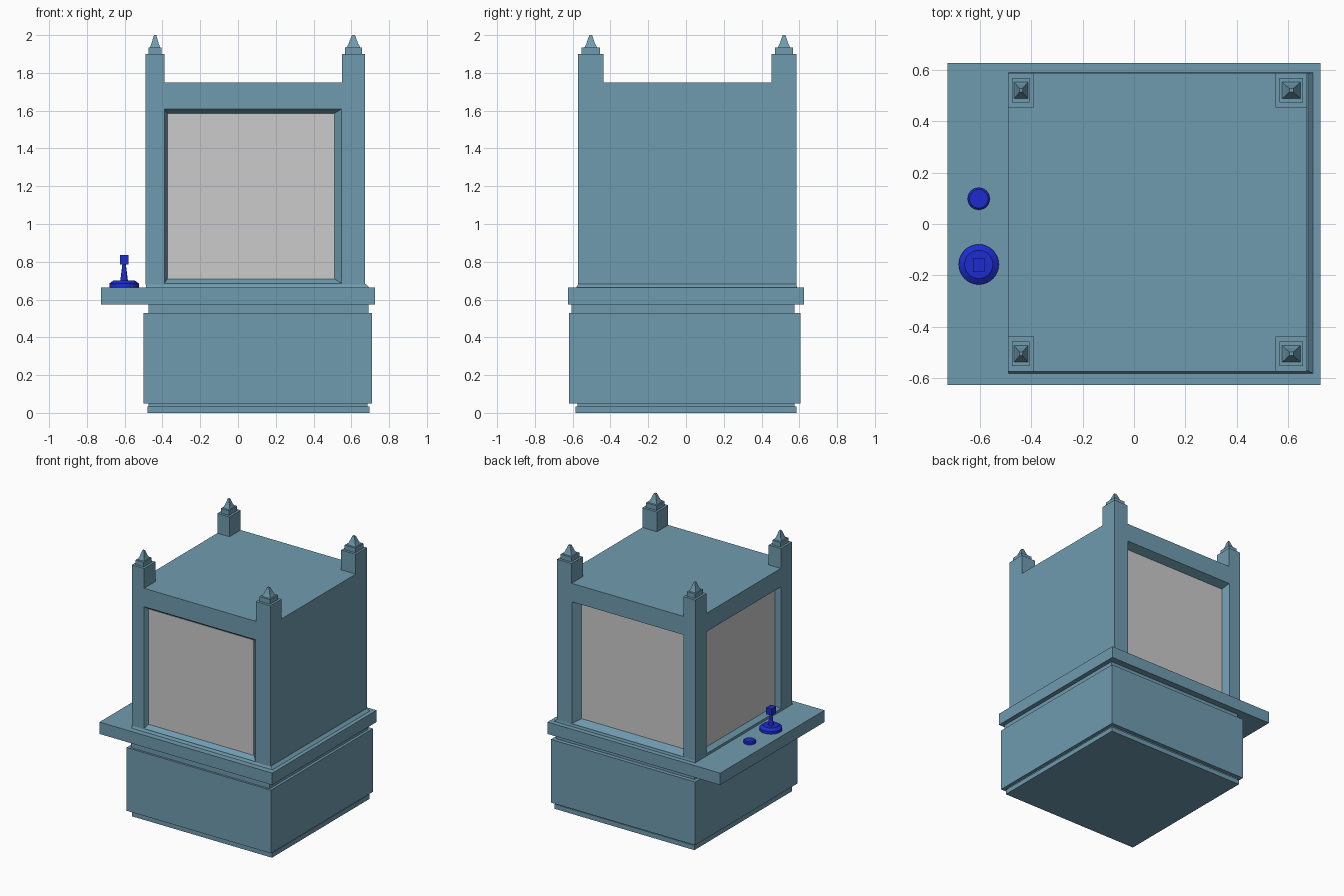
import bpy, bmesh, math

if "Cube" in bpy.data.objects:
    bpy.data.objects.remove(bpy.data.objects["Cube"])


def material(name, rgb):
    m = bpy.data.materials.new(name)
    m.diffuse_color = (*rgb, 1)
    m.use_nodes = True
    m.node_tree.nodes["Principled BSDF"].inputs["Base Color"].default_value = m.diffuse_color
    return m


BLUE = material("painted_blue", (0.16, 0.33, 0.43))
CONTROL = material("control_blue", (0.012, 0.025, 0.62))


def finish(name, bm, mat):
    bmesh.ops.recalc_face_normals(bm, faces=bm.faces)
    me = bpy.data.meshes.new(name)
    bm.to_mesh(me)
    bm.free()
    ob = bpy.data.objects.new(name, me)
    bpy.context.collection.objects.link(ob)
    if mat:
        me.materials.append(mat)
    return ob


def loft(name, rings, mat=BLUE, axis="z"):
    """Skin rectangles (level, a0, a1, b0, b1) stacked along an axis."""
    place = {"x": lambda l, a, b: (l, a, b),
             "y": lambda l, a, b: (a, l, b),
             "z": lambda l, a, b: (a, b, l)}[axis]
    bm = bmesh.new()
    loops = [[bm.verts.new(place(l, a, b))
              for a, b in ((a0, b0), (a1, b0), (a1, b1), (a0, b1))]
             for l, a0, a1, b0, b1 in rings]
    for p, q in zip(loops, loops[1:]):
        for i in range(4):
            j = (i + 1) % 4
            bm.faces.new((p[i], p[j], q[j], q[i]))
    bm.faces.new(loops[0])
    bm.faces.new(loops[-1])
    return finish(name, bm, mat)


def box(name, x0, x1, y0, y1, z0, z1, mat=BLUE):
    return loft(name, [(z0, x0, x1, y0, y1), (z1, x0, x1, y0, y1)], mat)


def lathe(name, x, y, profile, sides=32):
    """Spin (radius, z) points into a closed round part."""
    bm = bmesh.new()
    loops = [[bm.verts.new((x + r * math.cos(2 * math.pi * i / sides),
                            y + r * math.sin(2 * math.pi * i / sides), z))
              for i in range(sides)] for r, z in profile]
    for p, q in zip(loops, loops[1:]):
        for i in range(sides):
            j = (i + 1) % sides
            bm.faces.new((p[i], p[j], q[j], q[i]))
    bm.faces.new(loops[0])
    bm.faces.new(loops[-1])
    ob = finish(name, bm, CONTROL)
    bpy.ops.object.select_all(action="DESELECT")
    bpy.context.view_layer.objects.active = ob
    ob.select_set(True)
    bpy.ops.object.shade_smooth_by_angle(angle=math.radians(30))
    return ob


# Lower cabinet and control shelf
box("foot", -0.48, 0.695, -0.585, 0.585, 0, 0.035)
box("foot_groove", -0.475, 0.685, -0.575, 0.575, 0.035, 0.05)
box("base_cabinet", -0.50, 0.71, -0.62, 0.605, 0.05, 0.53)
box("neck", -0.475, 0.69, -0.605, 0.575, 0.53, 0.575)
box("control_shelf", -0.725, 0.725, -0.625, 0.625, 0.575, 0.665)
loft("sill_trim", [(0.665, -0.488, 0.695, -0.58, 0.588),
                   (0.683, -0.488, 0.675, -0.57, 0.584)])

# Upper case with three recessed windows
X0, X1, Y0, Y1 = -0.49, 0.672, -0.572, 0.586
case = box("display_case", X0, X1, Y0, Y1, 0.68, 1.75)
Z = (0.685, 1.61, 0.71, 1.585)
windows = [  # name, axis, face level, outward sign, depth, opening, pane
    ("front", "y", Y0, -1, 0.035, (-0.39, 0.548), (-0.373, 0.51)),
    ("back", "y", Y1, 1, 0.065, (-0.39, 0.548), (-0.373, 0.51)),
    ("left", "x", X0, -1, 0.035, (-0.437, 0.455), (-0.415, 0.435)),
]
for name, axis, face, out, depth, (a0, a1), (p0, p1) in windows:
    inner = face - out * depth
    cutter = loft(name + "_cutter", [
        (inner, p0, p1, Z[2], Z[3]),
        (face, a0, a1, Z[0], Z[1]),
        (face + out * 0.05, a0, a1, Z[0], Z[1])], None, axis)
    cutter.hide_render = True
    cut = case.modifiers.new(name, "BOOLEAN")
    cut.operation = "DIFFERENCE"
    cut.object = cutter
    cut.solver = "EXACT"
    bpy.context.view_layer.objects.active = case
    bpy.ops.object.modifier_apply(modifier=cut.name)
    bpy.data.objects.remove(cutter)
    loft(name + "_pane", [(inner - out * 0.01, p0, p1, Z[2], Z[3]),
                          (inner + out * 0.003, p0, p1, Z[2], Z[3])],
         None, axis)

# Corner posts with stepped pyramid finials
for sx, (x0, x1) in (("left", (X0, -0.388)), ("right", (0.55, X1))):
    for sy, (y0, y1) in (("front", (Y0, -0.437)), ("back", (0.452, Y1))):
        cx, cy = (x0 + x1) / 2, (y0 + y1) / 2
        tag = f"{sy}_{sx}"
        box(tag + "_post", x0, x1, y0, y1, 1.75, 1.90)
        w = 0.034 if sx == "left" else 0.045
        box(tag + "_cap", cx - w, cx + w, cy - 0.048, cy + 0.048, 1.90, 1.935)
        k = w / 0.034
        loft(tag + "_finial", [
            (z, cx - r * k, cx + r * k, cy - 1.2 * r, cy + 1.2 * r)
            for z, r in ((1.935, 0.027), (1.955, 0.019),
                         (1.99, 0.009), (2.0, 0.006))])

# Joystick and button
lathe("joystick_base", -0.603, -0.157,
      [(0.078, 0.665), (0.078, 0.685), (0.055, 0.702), (0.02, 0.702)])
lathe("joystick_shaft", -0.603, -0.157, [(0.02, 0.70), (0.009, 0.79)], 16)
box("joystick_handle", -0.626, -0.58, -0.187, -0.133, 0.785, 0.835, CONTROL)
lathe("button", -0.603, 0.098, [(0.043, 0.665), (0.043, 0.68), (0.036, 0.686)])
